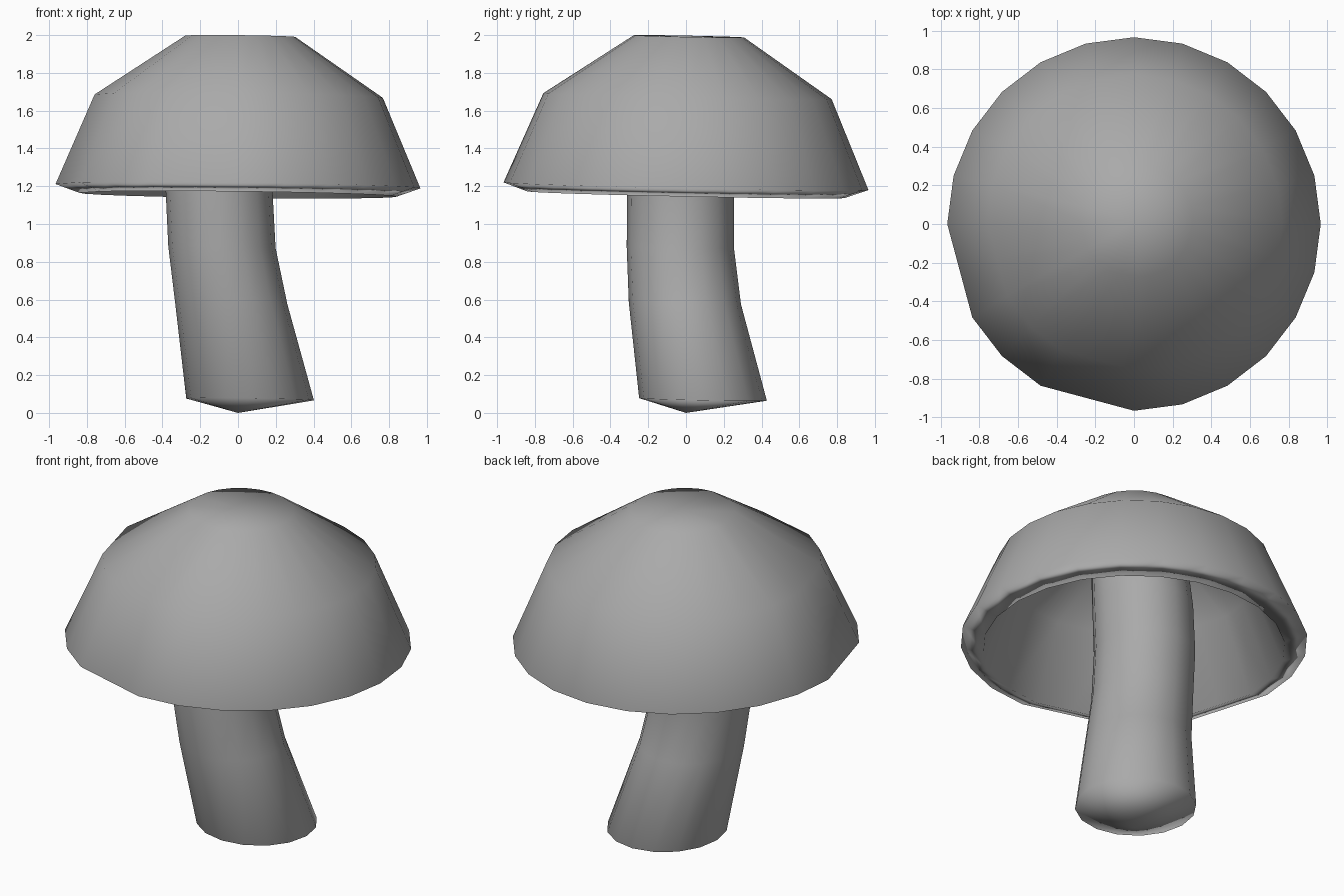
import bpy
import bmesh
from math import cos, sin, tau

cube = bpy.data.objects.get("Cube")
if cube:
    bpy.data.objects.remove(cube, do_unlink=True)

# Single flat grey
grey = bpy.data.materials.new("plain grey")
grey.use_nodes = True
colour = (0.4, 0.4, 0.4, 1)
grey.diffuse_color = colour
grey.node_tree.nodes["Principled BSDF"].inputs["Base Color"].default_value = colour


def lathe(name, rings, sides, start, end, tilt, flat=()):
    """Skin rings of (x, y, z, radius) and close both ends with a centre point."""
    bm = bmesh.new()
    loops = []
    for cx, cy, z, r in rings:
        pts = [(cx + r * cos(tau * i / sides), cy + r * sin(tau * i / sides))
               for i in range(sides)]
        for i in flat:  # flatten a corner onto the chord of its neighbours
            a, b = pts[i - 1], pts[(i + 1) % sides]
            pts[i] = ((a[0] + b[0]) / 2, (a[1] + b[1]) / 2)
        loops.append([bm.verts.new((x, y, z + tilt[0] * x + tilt[1] * y)) for x, y in pts])
    first, last = bm.verts.new(start), bm.verts.new(end)
    for i in range(sides):
        j = (i + 1) % sides
        bm.faces.new((first, loops[0][j], loops[0][i]))
        for low, high in zip(loops, loops[1:]):
            bm.faces.new((low[i], low[j], high[j], high[i]))
        bm.faces.new((last, loops[-1][i], loops[-1][j]))
    bmesh.ops.recalc_face_normals(bm, faces=bm.faces)
    for face in bm.faces:
        face.smooth = True
    mesh = bpy.data.meshes.new(name)
    bm.to_mesh(mesh)
    bm.free()
    mesh.materials.append(grey)
    obj = bpy.data.objects.new(name, mesh)
    bpy.context.collection.objects.link(obj)
    # Large faces lead the shading, so the small lip and foot blend softly
    soft = obj.modifiers.new("soft shading", "WEIGHTED_NORMAL")
    soft.mode = "FACE_AREA_WITH_ANGLE"
    soft.weight = 50
    return obj


# Leaning stem with a blunt pointed foot, its top meeting the cap's ceiling
stem_rings = [
    (0.064, 0.09, 0.074, 0.338),
    (-0.036, -0.006, 0.58, 0.297),
    (-0.085, -0.03, 0.875, 0.284),
    (-0.1, -0.028, 1.17, 0.283),
    (-0.093, -0.035, 1.46, 0.281),
    (-0.075, -0.055, 1.83, 0.265),
]
lathe("stem", stem_rings, 16, (0, 0, 0), (-0.075, -0.055, 1.87), (-0.015, -0.02))

# Hollow cap: ceiling, inner wall, lip, outer skirt, shoulder and flat crown
cap_rings = [
    (0.01, 0.014, 1.866, 0.253),
    (0.004, 0.008, 1.59, 0.66),
    (0, 0, 1.155, 0.84),
    (0, 0, 1.2, 0.966),
    (0.004, 0.008, 1.677, 0.763),
    (0.012, 0.016, 1.994, 0.292),
]
lathe("cap", cap_rings, 24, (0.01, 0.014, 1.867), (0.012, 0.016, 1.997),
      (-0.012, -0.021), flat=(13, 17))
